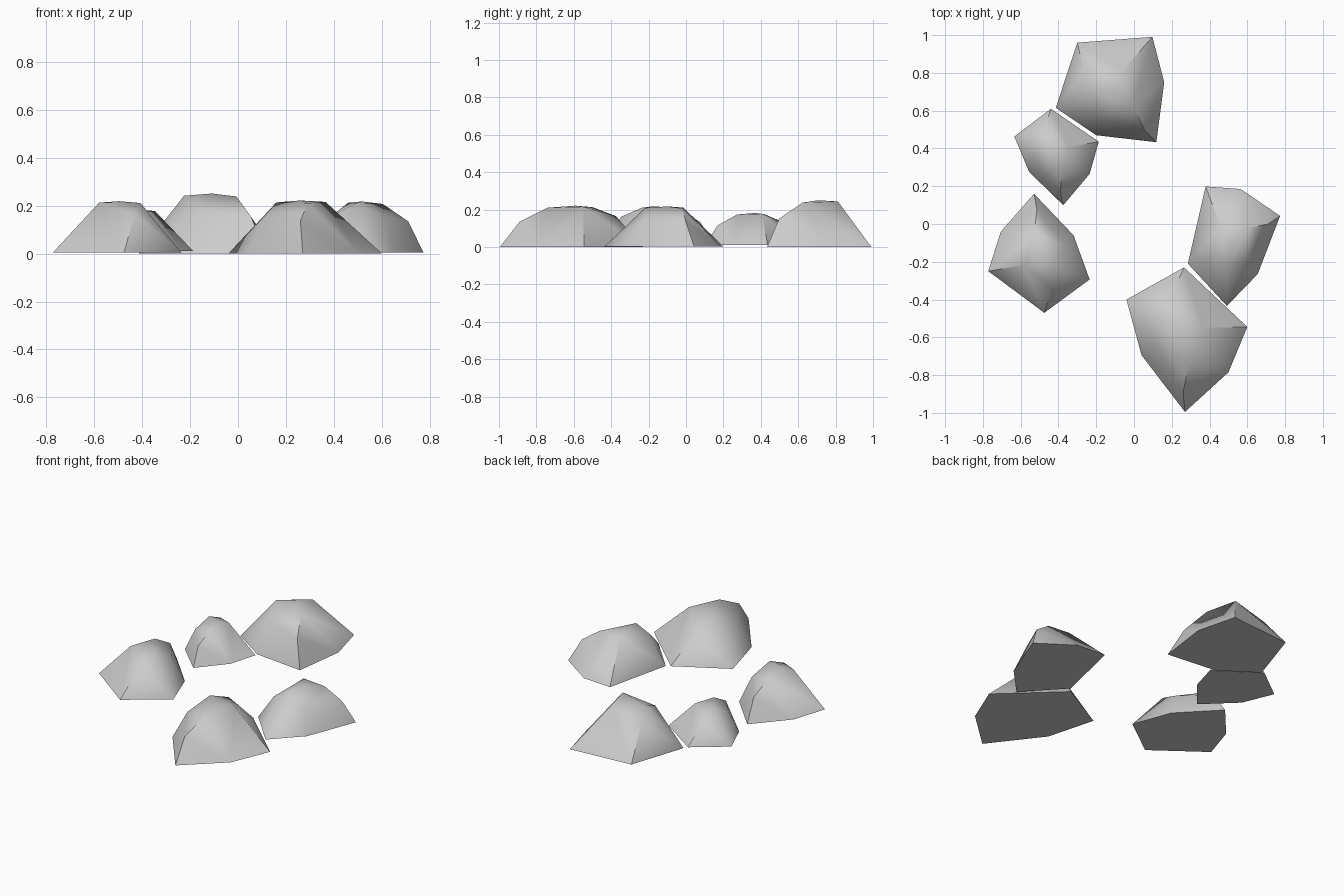
import bpy, bmesh
from mathutils import Matrix, Vector

if "Cube" in bpy.data.objects:
    bpy.data.objects.remove(bpy.data.objects["Cube"])

# One rock: six ground corners, shoulder points and crown points
BASE = [(.265, -.23), (.60, -.545), (.50, -.785), (.27, -.995), (.04, -.695), (-.04, -.40)]
UPPER = [(.20, -.375, .165), (.26, -.89, .135), (.11, -.65, .155),
         (.16, -.50, .213), (.365, -.55, .215), (.26, -.59, .221), (.29, -.74, .21)]
HEIGHT = .221


def frame(p0, p2, p4):
    """2D axes running from the first corner to the third and fifth."""
    a, b = Vector(p2) - Vector(p0), Vector(p4) - Vector(p0)
    return Matrix(((a.x, b.x), (a.y, b.y)))


def make_rock(name, corners, height, lift=0):
    """Place a copy of the rock so three of its ground corners land on the given ones."""
    m = frame(*corners) @ frame(BASE[0], BASE[2], BASE[4]).inverted()
    bm = bmesh.new()
    for x, y, z in [(x, y, 0) for x, y in BASE] + UPPER:
        p = m @ (Vector((x, y)) - Vector(BASE[0])) + Vector(corners[0])
        bm.verts.new((p.x, p.y, lift + z * (height - lift) / HEIGHT))
    bmesh.ops.convex_hull(bm, input=bm.verts)
    bmesh.ops.dissolve_limit(bm, angle_limit=.01, verts=bm.verts, edges=bm.edges)
    bmesh.ops.recalc_face_normals(bm, faces=bm.faces)
    mesh = bpy.data.meshes.new(name)
    bm.to_mesh(mesh)
    bm.free()
    obj = bpy.data.objects.new(name, mesh)
    bpy.context.collection.objects.link(obj)
    bpy.ops.object.select_all(action='DESELECT')
    obj.select_set(True)
    bpy.context.view_layer.objects.active = obj
    bpy.ops.object.shade_smooth_by_angle(angle=.8)


# Ring of five rocks
make_rock("rock_back", [(-.30, .96), (.16, .75), (-.20, .47)], .25)
make_rock("rock_back_left", [(-.44, .61), (-.235, .265), (-.555, .275)], .182, .01)
make_rock("rock_left", [(-.475, -.47), (-.705, -.04), (-.32, -.06)], .218, .004)
make_rock("rock_front", [(.265, -.23), (.50, -.785), (.04, -.695)], .221)
make_rock("rock_right", [(.285, -.21), (.565, .185), (.655, -.265)], .217, .004)
